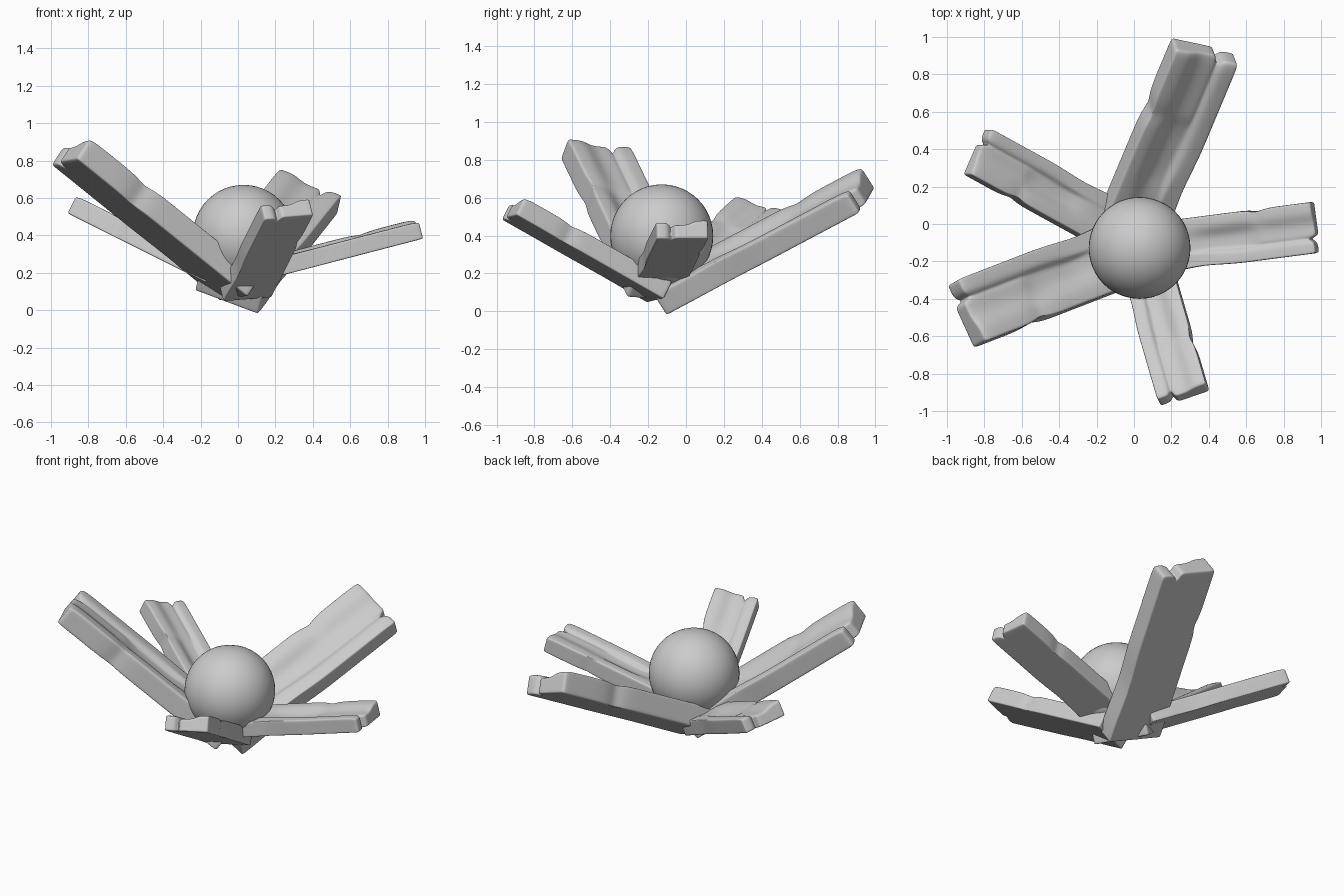
import bpy, bmesh, math
from mathutils import Vector

if "Cube" in bpy.data.objects:
    bpy.data.objects.remove(bpy.data.objects["Cube"])

# Unit plank layout: u = base to tip, v = left to right edge (looking outward)
US = [0, .025, .12, .27, .36, .50, .62, .67, .72, .86, .96, 1]
VS = [0, .06, .24, .40, .58, .66, .71, .76, .94, 1]
LENGTH, THICK = 3.36, .345          # relative to the plank width


def surface_height(u, v):
    """Raised rims, stepped trough and a lengthwise groove on the top face."""
    rim = 1.10 if v < .3 else 1.0
    h = rim
    if .3 < v < .68:
        h -= .28 if .3 < u < .65 else (.16 if u >= .65 else .05)
    if v == .71 and u > .45:
        h -= .22
    if .64 < u < .70 and v < .3:
        h -= .12
    if u > .97:
        h -= .06
    return h


def plank(name, tip_left, along, across, width):
    d = Vector(along).normalized()
    r = Vector(across)
    r = (r - d * r.dot(d)).normalized()
    n = r.cross(d)
    tip = Vector(tip_left)
    bm = bmesh.new()
    grid = {}
    nu, nv = len(US), len(VS)
    levels = [0, .12, .85, 1]
    nk = len(levels)
    for i, u in enumerate(US):
        for j, v in enumerate(VS):
            for k, w in enumerate(levels):
                if 0 < i < nu - 1 and 0 < j < nv - 1 and 0 < k < nk - 1:
                    continue
                uu, vv = u, v
                if v == 0 and .64 < u < .70:      # nick in the left edge
                    vv += .07
                if v == 1 and .25 < u < .37:      # shallow nick on the right
                    vv -= .04
                if u > .9 and v == .71:           # split in the tip
                    uu -= .055
                if u > .9 and v > .71:
                    uu -= .01
                h = w * surface_height(u, v)
                p = tip + (d * (uu - 1) * LENGTH + r * vv + n * h * THICK) * width
                grid[i, j, k] = bm.verts.new(p)

    def quad(*keys):
        bm.faces.new([grid[q] for q in keys])

    for i in range(nu - 1):
        for j in range(nv - 1):
            for k in (0, nk - 1):
                quad((i, j, k), (i + 1, j, k), (i + 1, j + 1, k), (i, j + 1, k))
        for k in range(nk - 1):
            for j in (0, nv - 1):
                quad((i, j, k), (i + 1, j, k), (i + 1, j, k + 1), (i, j, k + 1))
    for j in range(nv - 1):
        for k in range(nk - 1):
            for i in (0, nu - 1):
                quad((i, j, k), (i, j + 1, k), (i, j + 1, k + 1), (i, j, k + 1))
    bmesh.ops.recalc_face_normals(bm, faces=bm.faces)
    me = bpy.data.meshes.new(name)
    bm.to_mesh(me)
    bm.free()
    me.polygons.foreach_set("use_smooth", [True] * len(me.polygons))
    ob = bpy.data.objects.new(name, me)
    bpy.context.collection.objects.link(ob)
    sub = ob.modifiers.new("soften", 'SUBSURF')
    sub.levels = sub.render_levels = 2


# Five rough planks fanned out like petals
plank("plank_back", (.20, 1.0, .65), (.42, 1, .53), (.33, -.10, -.14), .37)
plank("plank_front_left", (-.86, -.665, .81), (-.93, -.36, .75), (-.14, .33, -.03), .365)
plank("plank_back_left", (-.915, .265, .52), (-1, .55, .5), (.12, .24, -.06), .275)
plank("plank_right", (.965, .12, .385), (1, .13, .26), (.035, -.27, 0), .275)
plank("plank_front", (.405, -.895, .51), (.29, -1, .57), (-.26, -.09, -.02), .275)

# Ball resting in the middle
bpy.ops.mesh.primitive_uv_sphere_add(segments=48, ring_count=24, radius=.272,
                                     location=(.03, -.128, .398))
ball = bpy.context.object
ball.name = "centre_ball"
bpy.ops.object.shade_smooth()
